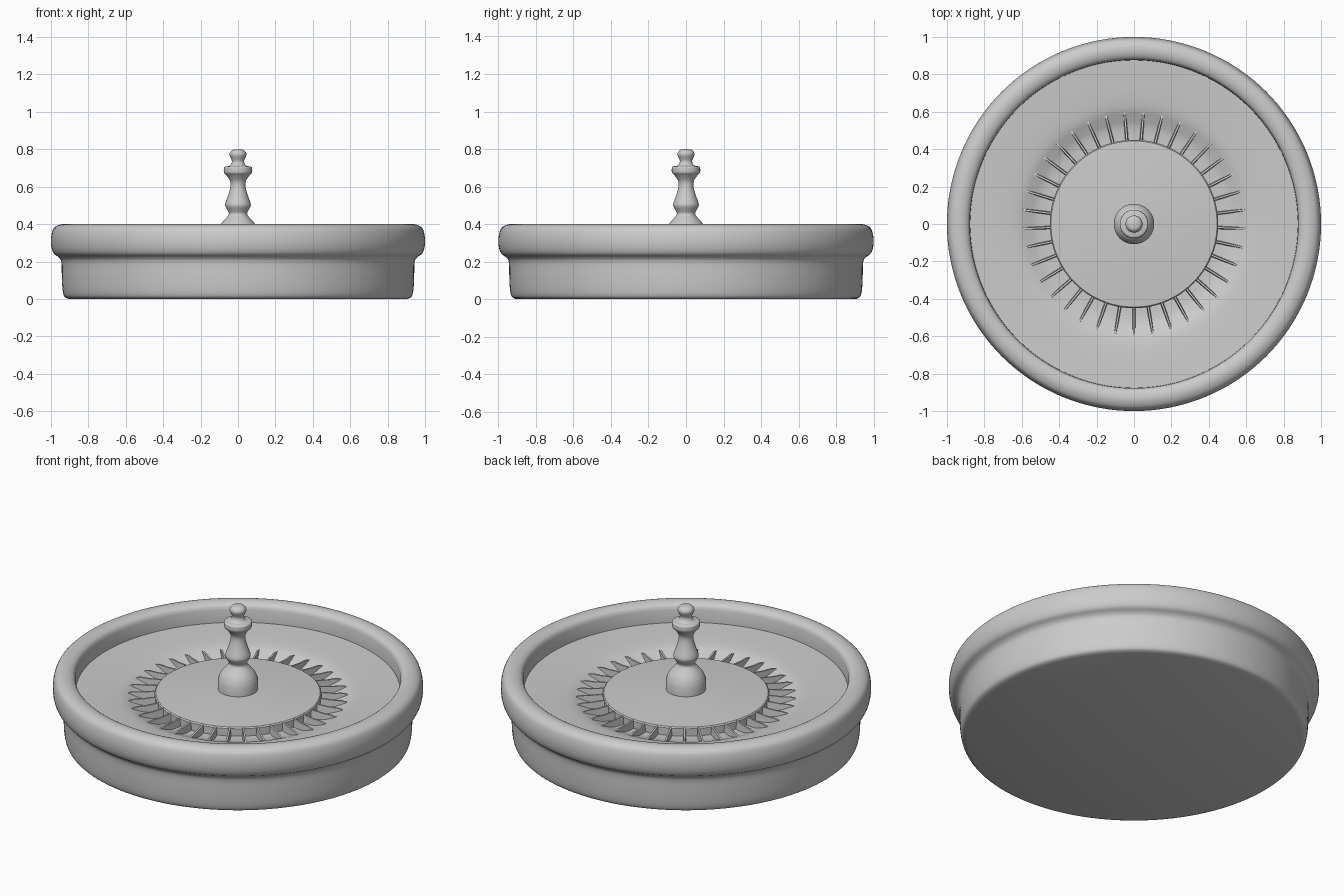
import bpy, bmesh, math
from mathutils import Vector

if "Cube" in bpy.data.objects:
    bpy.data.objects.remove(bpy.data.objects["Cube"])


def finish(name, bm, angle=40):
    bmesh.ops.remove_doubles(bm, verts=bm.verts, dist=1e-5)
    bmesh.ops.recalc_face_normals(bm, faces=bm.faces)
    me = bpy.data.meshes.new(name)
    bm.to_mesh(me)
    bm.free()
    ob = bpy.data.objects.new(name, me)
    bpy.context.collection.objects.link(ob)
    bpy.ops.object.select_all(action='DESELECT')
    ob.select_set(True)
    bpy.context.view_layer.objects.active = ob
    bpy.ops.object.shade_smooth_by_angle(angle=math.radians(angle))
    return ob


def curve(pts, n=4):
    """Smooth (Catmull-Rom) run through (radius, z) points."""
    p = [Vector(q) for q in pts]
    p = [p[0]] + p + [p[-1]]
    out = []
    for i in range(1, len(p) - 2):
        a, b, c, d = p[i - 1:i + 3]
        for k in range(n):
            t = k / n
            out.append(0.5 * (2 * b + (c - a) * t + (2 * a - 5 * b + 4 * c - d) * t * t
                              + (3 * b - a - 3 * c + d) * t ** 3))
    return [tuple(v) for v in out] + [pts[-1]]


def lathe(name, profile, steps=128, angle=40):
    bm = bmesh.new()
    vs = [bm.verts.new((r, 0, z)) for r, z in profile]
    es = [bm.edges.new(e) for e in zip(vs, vs[1:])]
    bmesh.ops.spin(bm, geom=vs + es, cent=(0, 0, 0), axis=(0, 0, 1),
                   angle=2 * math.pi, steps=steps, use_duplicate=False)
    return finish(name, bm, angle)


# Bowl: base, outer wall, rolled rim, inner wall, sloping track and pocket groove
outer = curve([(0.905, 0.0), (0.928, 0.012), (0.938, 0.05), (0.942, 0.12), (0.944, 0.195),
               (0.958, 0.222), (0.985, 0.243), (0.998, 0.28), (0.999, 0.33), (0.985, 0.378),
               (0.95, 0.398), (0.915, 0.398), (0.888, 0.385), (0.878, 0.365)])
track = curve([(0.876, 0.288), (0.8, 0.284), (0.7, 0.278), (0.62, 0.268), (0.57, 0.25),
               (0.53, 0.235), (0.49, 0.229), (0.44, 0.228)])
lathe("bowl", [(0, 0)] + outer + track + [(0, 0.228)])

# Rotor disc: shallow cone in the middle
lathe("rotor_disc", [(0, 0.22), (0.45, 0.22), (0.45, 0.272), (0.444, 0.279), (0.1, 0.303), (0, 0.303)])

# Pocket dividers: thin tapering fins around the groove
N = 37
side = [(0.44, 0.22), (0.60, 0.22), (0.597, 0.262), (0.565, 0.268), (0.52, 0.268), (0.44, 0.276)]
bm = bmesh.new()
for i in range(N):
    a = 2 * math.pi * i / N - math.pi / 2
    rad, tan = Vector((math.cos(a), math.sin(a), 0)), Vector((-math.sin(a), math.cos(a), 0))
    rows = []
    for s in (-1, 1):
        rows.append([bm.verts.new(rad * r + tan * s * (0.009 if z < 0.23 else 0.005)
                                  + Vector((0, 0, z))) for r, z in side])
    bm.faces.new(rows[0])
    bm.faces.new(rows[1][::-1])
    for k in range(len(side)):
        j = (k + 1) % len(side)
        bm.faces.new((rows[0][k], rows[0][j], rows[1][j], rows[1][k]))
finish("pocket_dividers", bm)

# Turned spindle: foot, baluster, collar and knob
foot = [(0, 0.295), (0.108, 0.295), (0.108, 0.362), (0.104, 0.37)]
stem = curve([(0.1, 0.385), (0.088, 0.405), (0.066, 0.43), (0.052, 0.447), (0.05, 0.462),
              (0.066, 0.492), (0.067, 0.512), (0.052, 0.555), (0.04, 0.6), (0.042, 0.63),
              (0.06, 0.658), (0.074, 0.673), (0.076, 0.69), (0.072, 0.706), (0.045, 0.712),
              (0.034, 0.728), (0.034, 0.742), (0.044, 0.765), (0.044, 0.78), (0.03, 0.796),
              (0, 0.8)])
lathe("spindle", foot + stem, 48)
